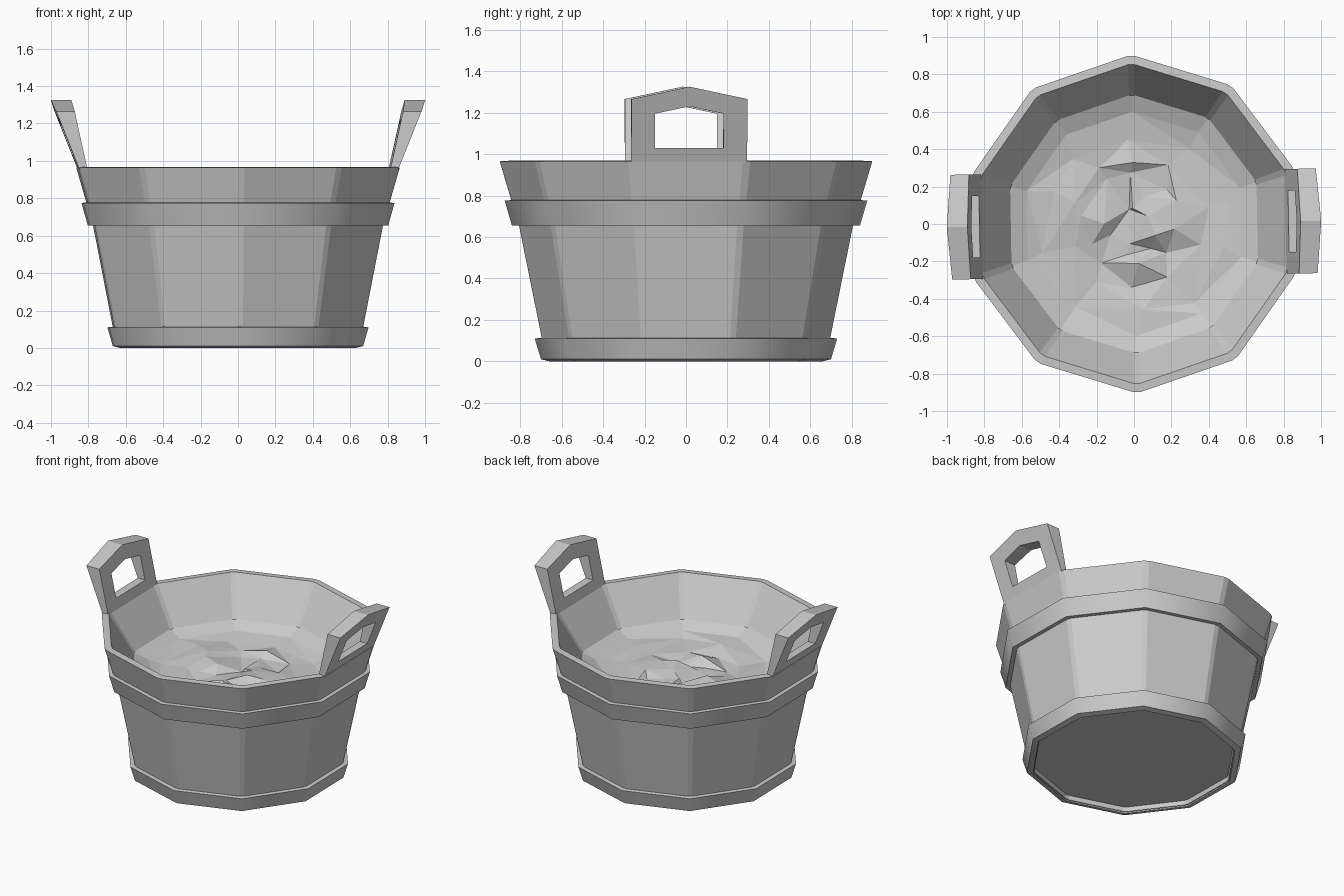
import bpy, bmesh, math, random

if "Cube" in bpy.data.objects:
    bpy.data.objects.remove(bpy.data.objects["Cube"], do_unlink=True)

random.seed(4)
SIDES = 10
TWIST = math.radians(1)

grey = bpy.data.materials.new("plain grey")
grey.use_nodes = True
COLOUR = (0.6, 0.6, 0.6, 1)
grey.diffuse_color = COLOUR
grey.node_tree.nodes["Principled BSDF"].inputs["Base Color"].default_value = COLOUR


def finish(bm, name, smooth=False):
    bmesh.ops.recalc_face_normals(bm, faces=bm.faces)
    mesh = bpy.data.meshes.new(name)
    bm.to_mesh(mesh)
    bm.free()
    mesh.materials.append(grey)
    obj = bpy.data.objects.new(name, mesh)
    bpy.context.collection.objects.link(obj)
    obj.rotation_euler.z = TWIST
    if smooth:
        bpy.ops.object.select_all(action="DESELECT")
        obj.select_set(True)
        bpy.context.view_layer.objects.active = obj
        bpy.ops.object.shade_smooth_by_angle(angle=math.radians(40))
    return obj


def ring(bm, r, z, chamfer=0.0):
    """Ten-sided loop of vertices, with optional narrow cut corners."""
    half = math.pi / SIDES
    offsets = (-chamfer, chamfer) if chamfer else (0.0,)
    verts = []
    for k in range(SIDES):
        for off in offsets:
            a = math.pi / 2 + k * 2 * half + off
            rr = r * math.cos(half) / math.cos(half - abs(off))
            verts.append(bm.verts.new((rr * math.cos(a), rr * math.sin(a), z)))
    return verts


def bridge(bm, a, b):
    n = len(a)
    for i in range(n):
        bm.faces.new((a[i], a[(i + 1) % n], b[(i + 1) % n], b[i]))


def lathe(name, profile, closed, chamfer=0.0, smooth=False):
    bm = bmesh.new()
    rings = [ring(bm, r, z, chamfer) for r, z in profile]
    for a, b in zip(rings, rings[1:]):
        bridge(bm, a, b)
    if closed:
        bridge(bm, rings[-1], rings[0])
    else:
        bm.faces.new(rings[0])
    return finish(bm, name, smooth)


# Tub: recessed floor, outer wall, rim and inner wall
lathe("tub_wall", [(0.65, 0.04), (0.655, 0.01), (0.675, 0.01), (0.70, 0.11),
                   (0.81, 0.65), (0.905, 0.965), (0.858, 0.968), (0.69, 0.71)],
      False, chamfer=math.radians(1.2))

# Hoops around the tub
lathe("upper_hoop", [(0.79, 0.655), (0.84, 0.655), (0.875, 0.775), (0.82, 0.78)], True, smooth=True)
lathe("lower_hoop", [(0.66, 0.0), (0.70, 0.01), (0.73, 0.11), (0.68, 0.115)], True, smooth=True)


# Handles: one wall board on each side rises above the rim, with a cut grip
def outline(half, low, shoulder, peak):
    return [(-half, low), (half, low), (half, shoulder), (0, peak), (-half, shoulder)]


def handle(name, side):
    bm = bmesh.new()

    def loop(points, base, slope):
        return [bm.verts.new((side * (base + slope * (z - 0.965)), y, z)) for y, z in points]

    board = outline(0.28, 0.955, 1.265, 1.325)
    grip = outline(0.165, 1.03, 1.195, 1.23)
    outer, outer_grip = (loop(p, 0.857, 0.4) for p in (board, grip))
    inner, inner_grip = (loop(p, 0.812, 0.22) for p in (board, grip))
    bridge(bm, outer, outer_grip)
    bridge(bm, inner, inner_grip)
    bridge(bm, outer, inner)
    bridge(bm, outer_grip, inner_grip)
    finish(bm, name)


handle("left_handle", 1)
handle("right_handle", -1)

# Contents: a shallow dish with a crumpled, faceted middle
bm = bmesh.new()
rings = [ring(bm, 0.695, 0.715), ring(bm, 0.60, 0.675)]
for r, rough in ((0.49, 0.02), (0.37, 0.03), (0.25, 0.035), (0.12, 0.035)):
    loop = ring(bm, r, 0.66)
    for v in loop:
        v.co.x += random.uniform(-0.05, 0.05)
        v.co.y += random.uniform(-0.05, 0.05)
        v.co.z += random.uniform(-rough, rough)
    rings.append(loop)
for a, b in zip(rings, rings[1:]):
    bridge(bm, a, b)
bm.faces.new(rings[-1])
bmesh.ops.triangulate(bm, faces=bm.faces)
finish(bm, "contents")
